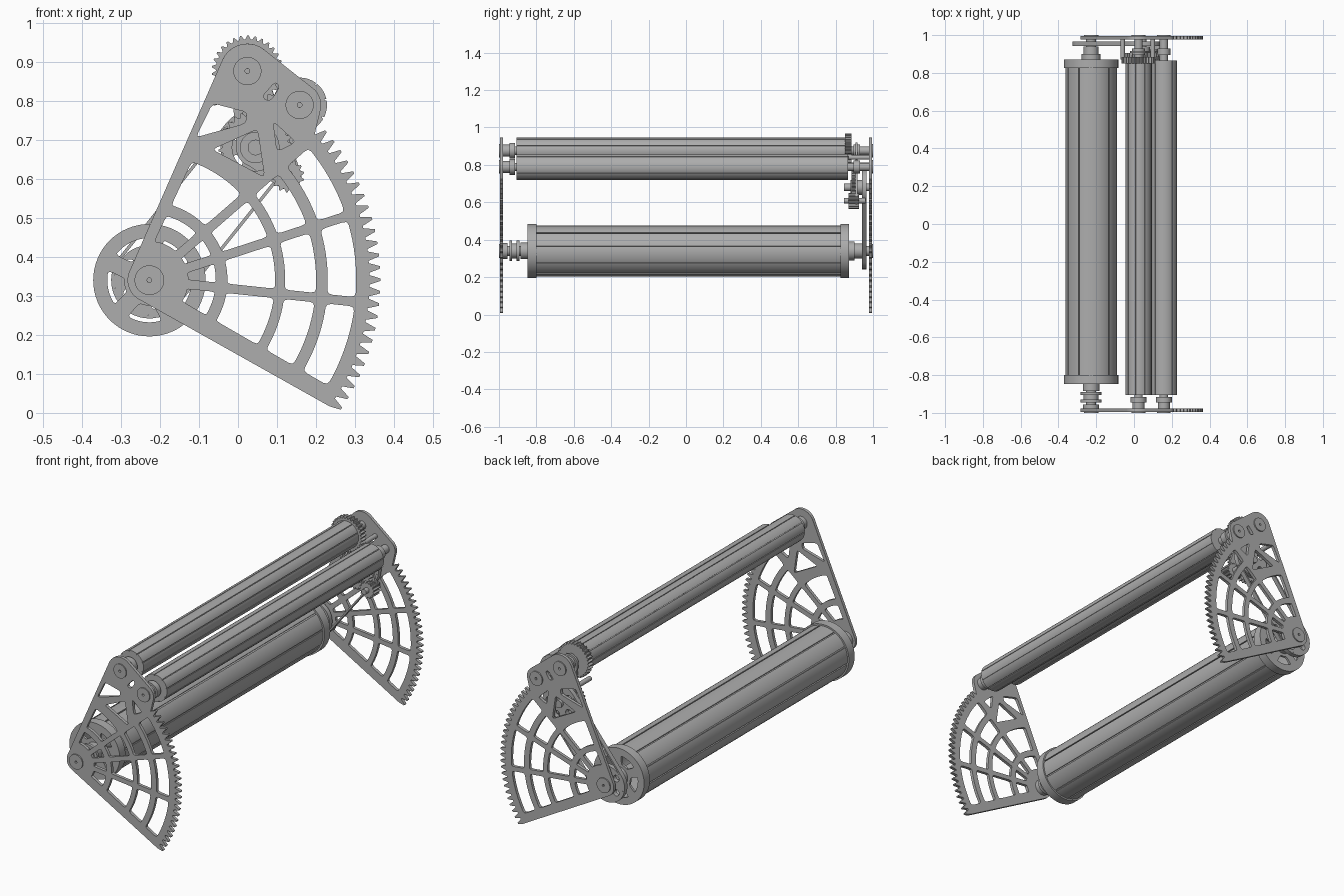
import bpy, bmesh, math
from mathutils import Matrix, Vector

cube = bpy.data.objects.get("Cube")
if cube:
    bpy.data.objects.remove(cube, do_unlink=True)

grey = bpy.data.materials.new("machined grey")
grey.use_nodes = True
grey.diffuse_color = (0.42, 0.42, 0.42, 1)
grey.node_tree.nodes["Principled BSDF"].inputs["Base Color"].default_value = grey.diffuse_color

PIVOT = (-0.227, 0.34)
TOP = (0.024, 0.876)
SIDE = (0.158, 0.789)
IDLER = (0.045, 0.68)
PINION = (0.127, 0.608)


def polar(c, r, deg):
    a = math.radians(deg)
    return (c[0] + r * math.cos(a), c[1] + r * math.sin(a))


def arc(c, r, a0, a1, n=12):
    return [polar(c, r, a0 + (a1 - a0) * i / n) for i in range(n + 1)]


def circle(c, r, n=48):
    return arc(c, r, 0, 360, n)[:-1]


def rounded(pts, rad):
    """Round the sharp corners of a closed outline."""
    out = []
    for i, p in enumerate(pts):
        p, a, b = Vector(p), Vector(pts[i - 1]), Vector(pts[(i + 1) % len(pts)])
        if (p - a).angle(b - p) < 0.5:
            out.append(p)
            continue
        s = p + (a - p).normalized() * min(rad, (a - p).length * 0.45)
        e = p + (b - p).normalized() * min(rad, (b - p).length * 0.45)
        out += [s, (s + 2 * p + e) / 4, e]
    return out


def extrude(name, loops, y0, y1):
    """Fill an x-z outline (later loops are holes) and extrude it along y."""
    cu = bpy.data.curves.new(name, "CURVE")
    cu.dimensions, cu.fill_mode, cu.extrude = "2D", "BOTH", abs(y1 - y0) / 2
    for loop in loops:
        sp = cu.splines.new("POLY")
        sp.points.add(len(loop) - 1)
        for pt, (x, z) in zip(sp.points, loop):
            pt.co = (x, z, 0, 1)
        sp.use_cyclic_u = True
    tmp = bpy.data.objects.new(name + " outline", cu)
    bpy.context.collection.objects.link(tmp)
    dg = bpy.context.evaluated_depsgraph_get()
    me = bpy.data.meshes.new_from_object(tmp.evaluated_get(dg))
    bpy.data.objects.remove(tmp, do_unlink=True)
    me.transform(Matrix.Translation((0, (y0 + y1) / 2, 0)) @ Matrix.Rotation(math.pi / 2, 4, "X"))
    bm = bmesh.new()
    bm.from_mesh(me)
    bmesh.ops.remove_doubles(bm, verts=bm.verts, dist=1e-5)
    bmesh.ops.recalc_face_normals(bm, faces=bm.faces)
    bm.to_mesh(me)
    bm.free()
    me.shade_smooth()
    me.set_sharp_from_angle(angle=0.6)
    me.materials.clear()
    me.materials.append(grey)
    ob = bpy.data.objects.new(name, me)
    bpy.context.collection.objects.link(ob)
    return ob


def disc(name, c, r, y0, y1, bore=0):
    return extrude(name, [circle(c, r)] + ([circle(c, bore)] if bore else []), y0, y1)


def toothed(c, tip, root, a0, a1, n):
    step = (a1 - a0) / n
    return [polar(c, r, a0 + (i + f) * step) for i in range(n)
            for f, r in ((0.0, root), (0.3, tip), (0.5, tip), (0.8, root))]


def grooved(c, r, depth, count, start=0):
    """Circle with narrow lengthwise slots."""
    out = []
    for i in range(count):
        a, w = start + 360 * i / count, 360 / count
        out += [polar(c, r - depth, a), polar(c, r - depth, a + 3)]
        out += arc(c, r, a + 3, a + w, 10)
    return out


def cell(r0, r1, lo, hi):
    """Window between two rings and two spokes given as (angle, half width)."""
    def span(r):
        return (lo[0] + math.degrees(math.asin(lo[1] / r)),
                hi[0] - math.degrees(math.asin(hi[1] / r)))
    (a, b), (c, d) = span(r0), span(r1)
    return rounded(arc(PIVOT, r0, a, b, 8) + arc(PIVOT, r1, d, c, 8), 0.013)


# Geared sector side plates
outline = (arc(PIVOT, 0.056, 155, 240) + toothed(PIVOT, 0.592, 0.564, -35, 42, 25)
           + arc(SIDE, 0.055, -15, 57) + arc(TOP, 0.07, 57, 155))
spokes = [(-30, -0.005), (-6, 0.012), (18, 0.012), (41, 0.012), (65, -0.03)]
rings = [(0.10, 0.17), (0.20, 0.322), (0.348, 0.427), (0.457, 0.53)]
windows = []
for s, (lo, hi) in enumerate(zip(spokes, spokes[1:])):
    if s == 0:
        hi = (hi[0], hi[1])
    for r0, r1 in rings[:2] if s == 3 else rings:
        windows.append(cell(r0, r1, lo, hi))
# Truss pockets below the roller bearings
pockets = [[(-.108, .706), (-.065, .793), (.024, .77), (.02, .742)],
           [(-.066, .675), (.05, .727), (.068, .604)],
           [(.09, .747), (.148, .694), (.1, .67)],
           [(.06, .808), (.096, .849), (.107, .834), (.082, .798)]]
windows += [rounded(p, 0.012) for p in pockets]
bores = [circle(c, 0.006, 12) for c in (PIVOT, TOP, SIDE)]
for side, s in (("front", -1), ("back", 1)):
    extrude(side + "_sector_plate", [outline] + windows + bores, s * 0.978, s * 0.994)
    for part, c, r in (("drum", PIVOT, 0.038), ("top_roller", TOP, 0.036), ("side_roller", SIDE, 0.036)):
        disc(f"{side}_{part}_boss", c, r, s * 0.978, s * 1.0, 0.006)

# Large drum with spoked end caps
extrude("drum_body", [grooved(PIVOT, 0.136, 0.007, 10, 8), circle(PIVOT, 0.12)], -0.83, 0.85)
openings = []
for k in range(5):
    a = 119 + 72 * k
    openings.append(rounded(arc(PIVOT, 0.108, a - 24, a + 24, 8) + arc(PIVOT, 0.065, a + 16, a - 16, 6), 0.016))
for side, y0, y1 in (("front", -0.847, -0.8), ("back", 0.825, 0.872)):
    extrude(side + "_drum_rim", [circle(PIVOT, 0.144, 64), circle(PIVOT, 0.125, 64)], y0, y1)
    ym = y0 + 0.012 if y0 < 0 else y1 - 0.012
    extrude(side + "_drum_cap", [circle(PIVOT, 0.143, 64)] + openings,
            *((y0, ym) if y0 < 0 else (ym, y1)))
disc("drum_shaft", PIVOT, 0.026, -0.985, 0.985)

# Front drum hub, a stack of flanges
for i, (r, y0, y1) in enumerate(((0.042, -.978, -.955), (0.055, -.945, -.93), (0.04, -.93, -.905),
                                 (0.055, -.905, -.89), (0.044, -.885, -.847))):
    disc(f"front_drum_hub_{i + 1}", PIVOT, r, y0, y1)
disc("back_drum_hub", PIVOT, 0.05, 0.872, 0.9)
disc("back_drum_collar", PIVOT, 0.04, 0.9, 0.94)

# Twin upper rollers, with shafts and front bearing collars
for name, c, y1, start in (("top_roller", TOP, 0.872, 20), ("side_roller", SIDE, 0.865, 50)):
    extrude(name, [grooved(c, 0.07, 0.005, 9, start)], -0.905, y1)
    disc(name + "_shaft", c, 0.022, -0.98, 0.98)
    disc(name + "_front_collar", c, 0.042, -0.945, -0.915)
    disc(name + "_front_bearing", c, 0.032, -0.98, -0.945)
    disc(name + "_back_collar", c, 0.034, 0.895, 0.93)

# Back drive gears
extrude("top_roller_gear", [toothed(TOP, 0.091, 0.081, 0, 360, 30)], 0.85, 0.885)
extrude("idler_gear", [toothed(IDLER, 0.095, 0.085, 0, 360, 30), circle(IDLER, 0.06)], 0.885, 0.905)
extrude("pinion_gear", [toothed(PINION, 0.043, 0.035, 0, 360, 14)], 0.87, 0.925)
disc("idler_shaft", IDLER, 0.02, 0.845, 0.98)
disc("pinion_shaft", PINION, 0.014, 0.845, 0.96)
disc("idler_hub", IDLER, 0.04, 0.88, 0.94)

# Gearbox bracket joining the idler and pinion to the roller shaft
bracket = arc(PINION, 0.036, -130, 35) + arc(TOP, 0.045, 20, 170) + arc(IDLER, 0.05, 170, 250)
extrude("gearbox_bracket", [bracket, rounded([(.02, .82), (.075, .74), (.01, .745)], 0.01)], 0.905, 0.917)

# Belt drive between drum and idler
ang = math.degrees(math.atan2(IDLER[1] - PIVOT[1], IDLER[0] - PIVOT[0]))


def belt_loop(r):
    return (arc(PIVOT, r, ang + 90, ang + 270, 24) + arc(IDLER, r, ang - 90, ang + 90, 24))


extrude("drive_belt", [belt_loop(0.098), belt_loop(0.09)], 0.942, 0.966)
for name, c in (("drum_pulley", PIVOT), ("idler_pulley", IDLER)):
    holes = [circle(polar(c, 0.062, 72 * k), 0.017, 20) for k in range(5)]
    extrude(name, [circle(c, 0.09)] + holes, 0.942, 0.966)

# Spacer posts between bracket and back plate
for i, c in enumerate(((-0.06, 0.8), (0.1, 0.84))):
    disc(f"spacer_post_{i + 1}", c, 0.012, 0.87, 0.98)
